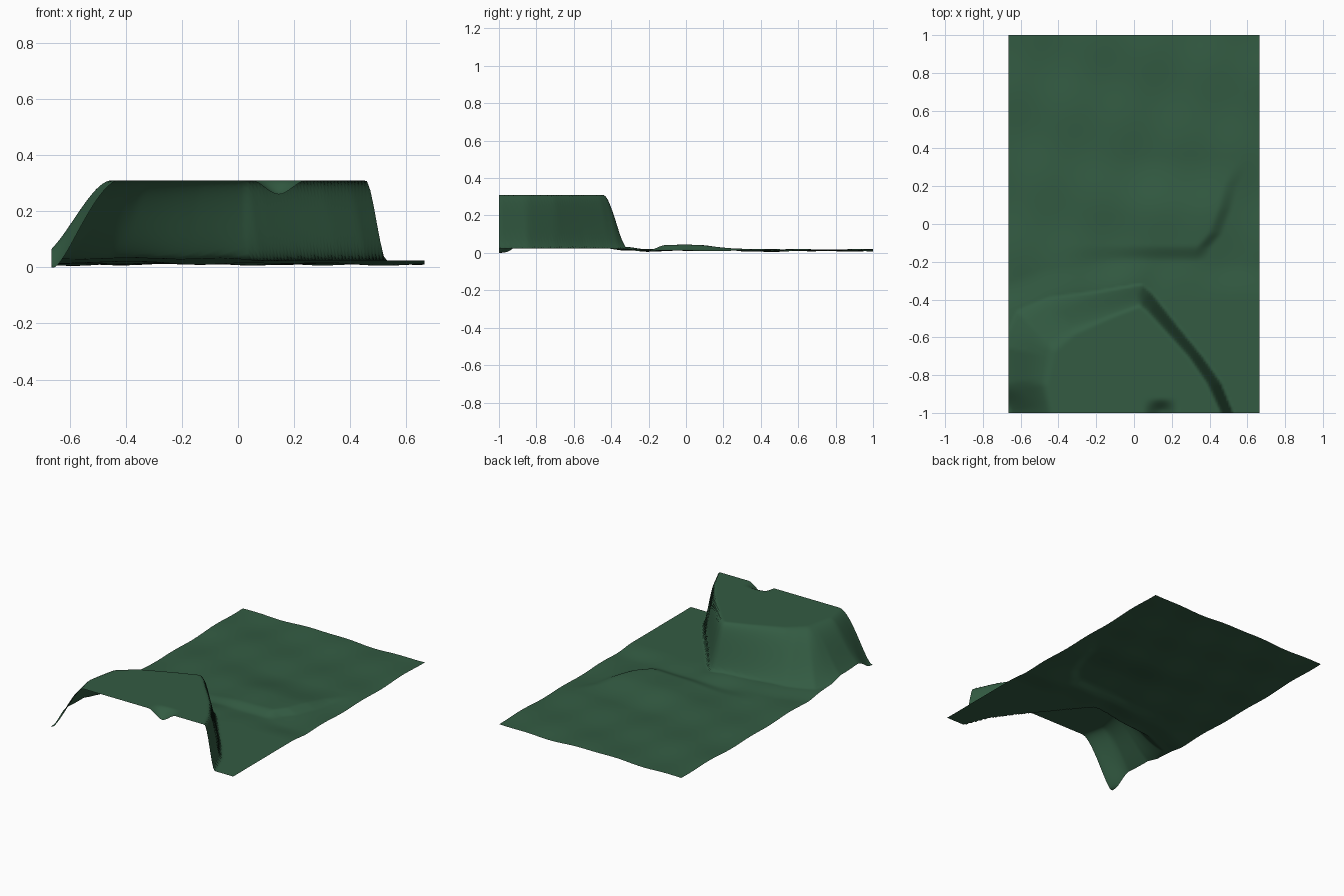
import bpy, bmesh, math
from mathutils import Vector

if "Cube" in bpy.data.objects:
    bpy.data.objects.remove(bpy.data.objects["Cube"])

HALF_X, HALF_Y = 0.665, 1.0
NX, NY = 110, 165

# outlines of the plateau: flat top and foot of the slopes
TOP = [(-.42, -1.3), (-.42, -1), (-.45, -.85), (-.41, -.68), (-.31, -.59), (-.12, -.5),
       (.03, -.44), (.07, -.47), (.19, -.6), (.29, -.71), (.385, -.85), (.455, -1), (.46, -1.3)]
FOOT = [(-.665, -1.3), (-.65, -1), (-.7, -.85), (-.7, -.65), (-.62, -.46), (-.45, -.39),
        (-.2, -.36), (.04, -.32), (.09, -.36), (.23, -.54), (.36, -.7), (.46, -.84), (.525, -1), (.53, -1.3)]
# low step crossing the plain: x of its edge at given y
STEP = [(-.2, .36), (-.12, .38), (-.05, .44), (.08, .49), (.2, .52), (.32, .58), (.42, .68)]


def smooth(a, b, v):
    t = min(1, max(0, (v - a) / (b - a)))
    return t * t * (3 - 2 * t)


def inside(poly, x, y):
    hit = False
    for (x0, y0), (x1, y1) in zip(poly, poly[1:] + poly[:1]):
        if (y0 > y) != (y1 > y) and x < x0 + (y - y0) * (x1 - x0) / (y1 - y0):
            hit = not hit
    return hit


def distance(poly, x, y):
    best = 9.0
    p = Vector((x, y))
    for a, b in zip(poly, poly[1:] + poly[:1]):
        a, d = Vector(a), Vector(b) - Vector(a)
        t = min(1, max(0, (p - a).dot(d) / d.length_squared))
        best = min(best, (p - a - d * t).length)
    return best


def lerp_table(table, v):
    if v <= table[0][0]:
        return table[0][1]
    for (a, fa), (b, fb) in zip(table, table[1:]):
        if v <= b:
            return fa + (fb - fa) * (v - a) / (b - a)
    return table[-1][1]


def plateau(x, y):
    if inside(TOP, x, y):
        return 1.0
    if not inside(FOOT, x, y):
        return 0.0
    a, b = distance(TOP, x, y), distance(FOOT, x, y)
    t = b / (a + b)
    return 0.6 * smooth(0, 1, t) + 0.4 * math.sin(t * math.pi / 2)


def plain(x, y):
    # gentle waves
    z = 0.014 + 0.004 * math.sin(9 * x + 2 * y) * math.cos(5 * y + 1)
    z += 0.003 * math.sin(15 * y + 4 * x) + 0.002 * math.sin(19 * x - 7 * y)
    # shelf west of the step
    edge = smooth(.03, -.05, x - lerp_table(STEP, y))
    z += 0.026 * edge * smooth(-.2, -.11, y) * smooth(.36, .05, y) * smooth(-.5, .3, x)
    # apron around the plateau and level ground on its right
    z += 0.018 * smooth(.16, 0, distance(FOOT, x, y)) * smooth(.2, -.1, x) * smooth(-.98, -.85, y)
    if y < -.2 and x > 0:
        z += (0.024 - z) * smooth(-.2, -.4, y) * smooth(0, .2, x)
    # corner sinks to the ground
    z *= 1 - smooth(.14, 0, math.hypot(x + HALF_X, y + 1))
    return z


def height(x, y):
    base = plain(x, y)
    z = base + (0.31 - base) * plateau(x, y)
    # notch in the front lip
    notch = smooth(.10, 0, abs(x - .145)) * smooth(-.92, -1, y)
    return max(0, z - 0.05 * notch)


# terrain sheet
mesh = bpy.data.meshes.new("terrain")
terrain = bpy.data.objects.new("terrain", mesh)
bpy.context.collection.objects.link(terrain)
bm = bmesh.new()
bmesh.ops.create_grid(bm, x_segments=NX, y_segments=NY, size=1)
for v in bm.verts:
    v.co.x *= HALF_X
    v.co.y *= HALF_Y
    v.co.z = height(v.co.x, v.co.y)
low = min(v.co.z for v in bm.verts)
for v in bm.verts:
    v.co.z -= low
for f in bm.faces:
    f.smooth = True
bm.to_mesh(mesh)
bm.free()

# grass green
grass = bpy.data.materials.new("grass")
grass.diffuse_color = (0.033, 0.105, 0.055, 1)
grass.use_nodes = True
grass.node_tree.nodes["Principled BSDF"].inputs["Base Color"].default_value = grass.diffuse_color
mesh.materials.append(grass)
